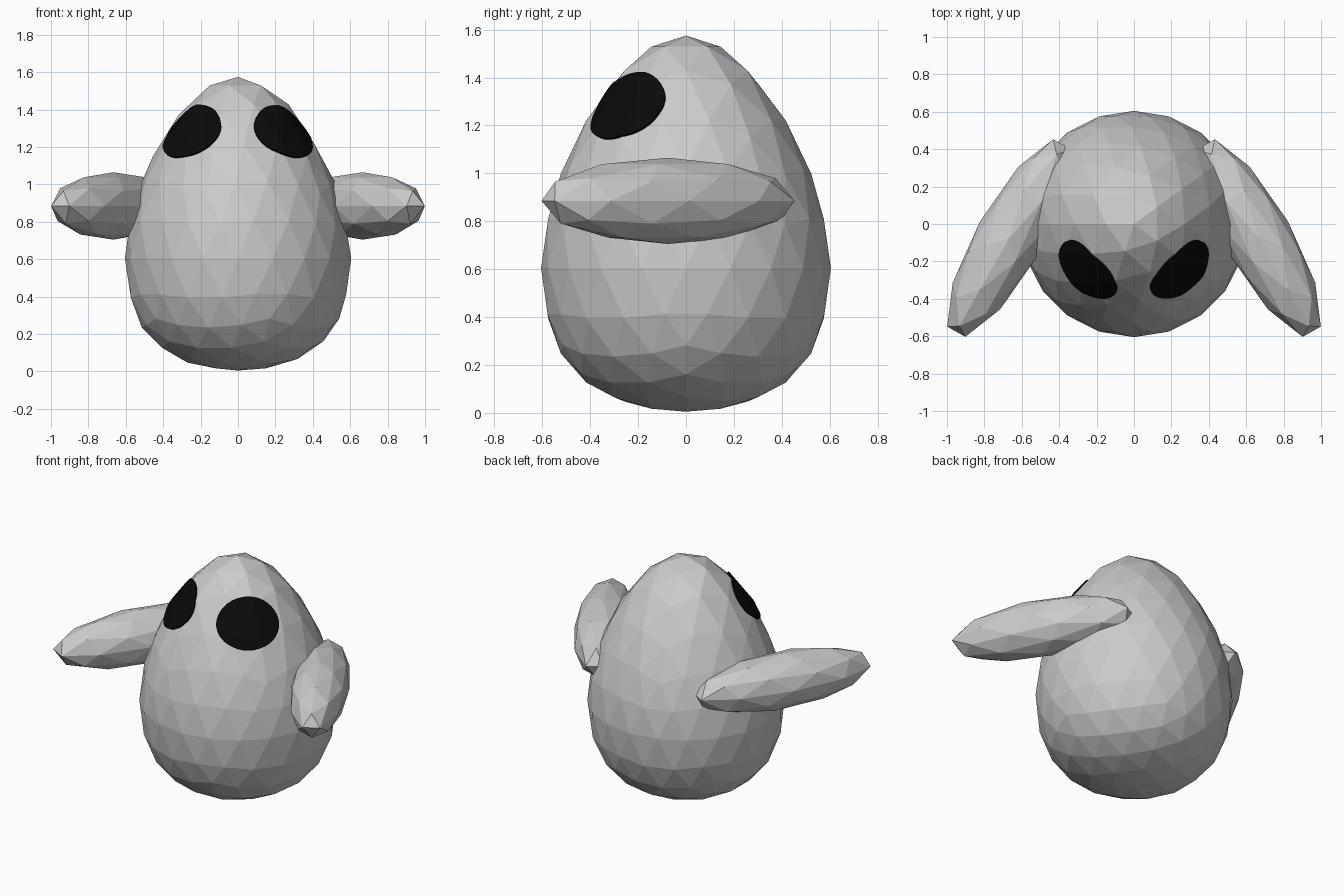
import bpy, bmesh, math
from mathutils import Vector, Matrix
from mathutils.bvhtree import BVHTree

if "Cube" in bpy.data.objects:
    bpy.data.objects.remove(bpy.data.objects["Cube"])


def icosphere(name, subdivisions, matrix):
    bpy.ops.mesh.primitive_ico_sphere_add(subdivisions=subdivisions, radius=1)
    ob = bpy.context.object
    ob.name = name
    ob.data.transform(matrix)
    return ob


# Egg-shaped low-poly body: blunt underside, tapered top
R = 0.605
body = icosphere("body", 3, Matrix.Rotation(math.pi, 4, 'Z'))
for v in body.data.vertices:
    x, y, z = v.co
    stretch = 0.72 + 0.25 * z * z if z > 0 else 0.82 + 0.22 * z
    v.co = (x * R, y * R, R + z * stretch)
body.data.update()

# Stubby flippers, swept forward
for side, label in ((1, "right"), (-1, "left")):
    angle = math.atan2(-1.0, side * 0.566)
    icosphere("arm_" + label, 2,
              Matrix.Translation((side * 0.667, -0.075, 0.885))
              @ Matrix.Rotation(angle, 4, 'Z')
              @ Matrix.Diagonal((0.605, 0.18, 0.18, 1)))

# Black oval eyes, laid onto the body surface
black = bpy.data.materials.new("black")
black.diffuse_color = (0.003, 0.003, 0.003, 1)
black.use_nodes = True
black.node_tree.nodes["Principled BSDF"].inputs["Base Color"].default_value = black.diffuse_color
bm = bmesh.new()
bm.from_mesh(body.data)
surface = BVHTree.FromBMesh(bm)
bm.free()


def eye(name, side, segs=40, rings=10, lift=0.012):
    tilt = math.radians(33)
    d = math.sqrt(0.5)
    normal = Vector((side * d * math.cos(tilt), -d * math.cos(tilt), math.sin(tilt)))
    across = Vector((side * d, d, 0))
    up = normal.cross(across).normalized()
    centre = Vector((side * 0.265, -0.265, 1.29))

    mesh = bmesh.new()

    def place(r, a):
        p = centre + across * (0.195 * r * math.cos(a)) + up * (0.168 * r * math.sin(a))
        hit = surface.ray_cast(p + normal, -normal)[0]
        return mesh.verts.new((hit or p) + normal * lift)

    middle = place(0, 0)
    loops = [[place(i / rings, 2 * math.pi * j / segs) for j in range(segs)]
             for i in range(1, rings + 1)]
    for j in range(segs):
        k = (j + 1) % segs
        mesh.faces.new((middle, loops[0][j], loops[0][k]))
        for a, b in zip(loops, loops[1:]):
            mesh.faces.new((a[j], b[j], b[k], a[k]))
    bmesh.ops.recalc_face_normals(mesh, faces=mesh.faces)
    mesh.normal_update()
    if middle.normal.dot(normal) < 0:
        bmesh.ops.reverse_faces(mesh, faces=mesh.faces)
    data = bpy.data.meshes.new(name)
    mesh.to_mesh(data)
    mesh.free()
    data.materials.append(black)
    ob = bpy.data.objects.new(name, data)
    bpy.context.collection.objects.link(ob)
    rim = ob.modifiers.new("thickness", 'SOLIDIFY')
    rim.thickness = 0.03
    rim.offset = -1


eye("eye_right", 1)
eye("eye_left", -1)
